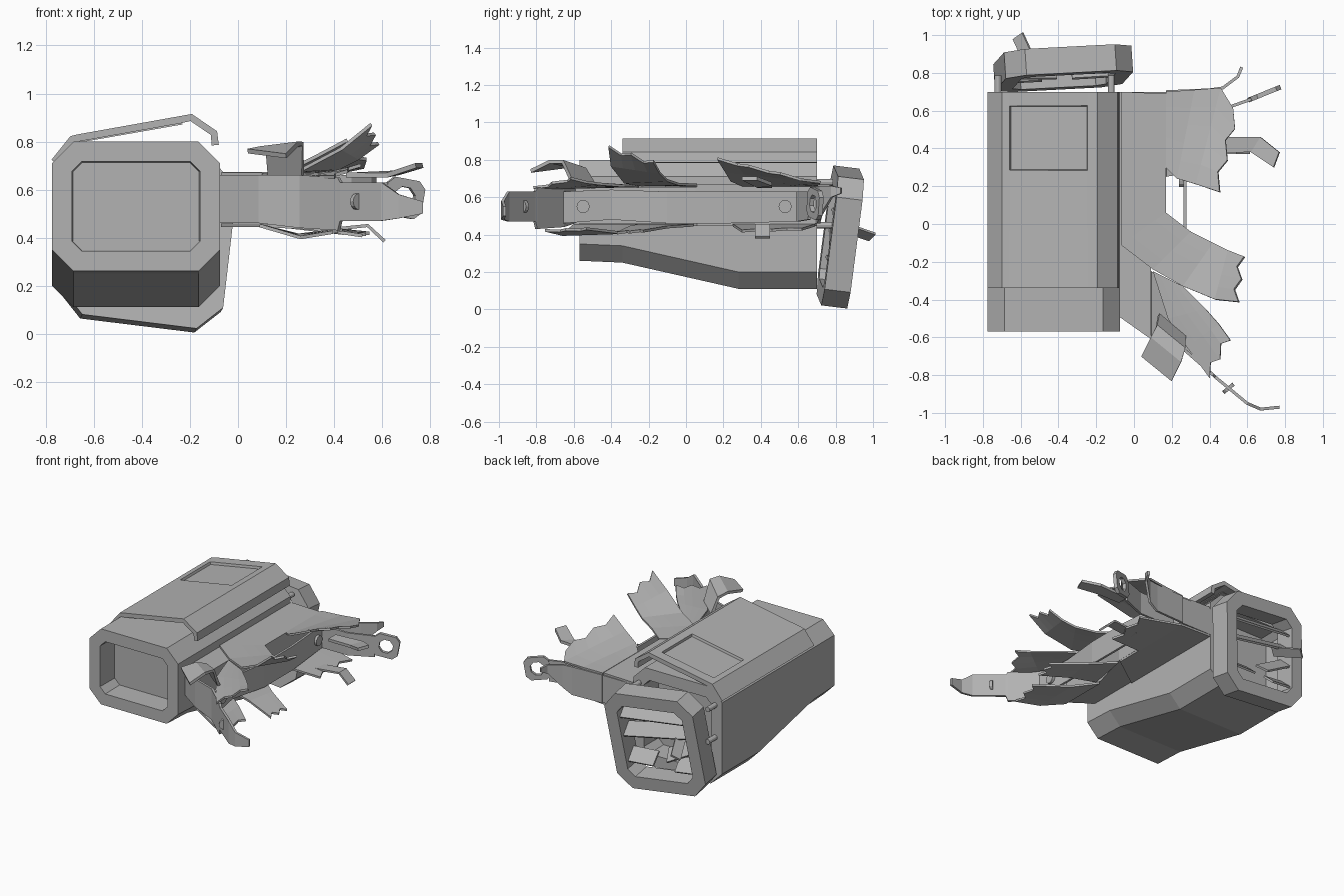
import bpy
import bmesh
from math import radians
from mathutils import Matrix, Vector, Euler

old = bpy.data.objects.get("Cube")
if old:
    bpy.data.objects.remove(old, do_unlink=True)

GREY = (0.45, 0.45, 0.45, 1)
metal = bpy.data.materials.new("grey_metal")
metal.diffuse_color = GREY
metal.use_nodes = True
metal.node_tree.nodes["Principled BSDF"].inputs["Base Color"].default_value = GREY


def finish(name, bm, matrix=None, thickness=None):
    bmesh.ops.recalc_face_normals(bm, faces=bm.faces)
    mesh = bpy.data.meshes.new(name)
    bm.to_mesh(mesh)
    bm.free()
    mesh.materials.append(metal)
    obj = bpy.data.objects.new(name, mesh)
    bpy.context.collection.objects.link(obj)
    if matrix:
        obj.matrix_world = matrix
    if thickness:
        solid = obj.modifiers.new("thickness", "SOLIDIFY")
        solid.thickness = thickness
        solid.offset = 0
    return obj


def octagon(left, right, bottom, top, cut):
    """Rectangle with cut corners as (x, z) pairs."""
    return [(left + cut, bottom), (right - cut, bottom), (right, bottom + cut), (right, top - cut),
            (right - cut, top), (left + cut, top), (left, top - cut), (left, bottom + cut)]


def loft(bm, loops, closed=False):
    rows = [[bm.verts.new(p) for p in loop] for loop in loops]
    pairs = list(zip(rows, rows[1:]))
    if closed:
        pairs.append((rows[-1], rows[0]))
    for a, b in pairs:
        for i in range(len(a)):
            j = (i + 1) % len(a)
            bm.faces.new((a[i], a[j], b[j], b[i]))
    return rows


def frame(name, outer, inner, depth, matrix):
    """Flat ring with a hole, standing in its own x-z plane."""
    bm = bmesh.new()
    h = depth / 2
    loft(bm, [[(x, y, z) for x, z in shape]
              for shape, y in ((outer, -h), (outer, h), (inner, h), (inner, -h))], closed=True)
    return finish(name, bm, matrix)


def sheet(name, rows, cols=1, jag=0.0, thickness=0.014):
    """Bent sheet between two rails, with an optional ragged last edge."""
    bm = bmesh.new()
    grid = []
    for k, (a, b) in enumerate(rows):
        a, b = Vector(a), Vector(b)
        line = [a.lerp(b, i / cols) for i in range(cols + 1)]
        if jag and k == len(rows) - 1:
            out = ((a + b) - Vector(rows[k - 1][0]) - Vector(rows[k - 1][1])).normalized()
            line = [p + out * jag * (-1 if i % 2 else 1) for i, p in enumerate(line)]
        grid.append([bm.verts.new(p) for p in line])
    for r, s in zip(grid, grid[1:]):
        for i in range(cols):
            bm.faces.new((r[i], r[i + 1], s[i + 1], s[i]))
    return finish(name, bm, thickness=thickness)


def wall(name, path, thickness=0.016):
    """Upright strip along (x, y, low, high) points."""
    return sheet(name, [((x, y, lo), (x, y, hi)) for x, y, lo, hi in path], thickness=thickness)


def box(name, size, matrix):
    bm = bmesh.new()
    bmesh.ops.create_cube(bm, size=1, matrix=Matrix.Diagonal((*size, 1)))
    return finish(name, bm, matrix)


def disc(name, place, axis_turn, radius=0.035, depth=0.02):
    bm = bmesh.new()
    bmesh.ops.create_cone(bm, cap_ends=True, segments=12, radius1=radius, radius2=radius, depth=depth)
    turn = Euler([radians(a) for a in axis_turn]).to_matrix().to_4x4()
    return finish(name, bm, Matrix.Translation(place) @ turn)


# Housing: cut-corner duct that deepens to the rear, recessed at both ends
bm = bmesh.new()
rings = loft(bm, [[(x, y, z) for x, z in octagon(-0.775, -0.075, low, 0.8, 0.09)]
                  for y, low in ((-0.57, 0.26), (-0.34, 0.25), (0.28, 0.11), (0.7, 0.11))])
for end in (rings[0], rings[-1]):
    cap = bm.faces.new(end)
    bmesh.ops.recalc_face_normals(bm, faces=bm.faces)
    bmesh.ops.inset_region(bm, faces=[cap], thickness=0.09)
    bmesh.ops.inset_region(bm, faces=[cap], thickness=0.004, depth=-0.16)
finish("housing", bm)

# Lifted cover with a sunken hatch
bm = bmesh.new()
profile = [(-0.765, 0.715), (-0.69, 0.81), (-0.66, 0.816), (-0.24, 0.891), (-0.195, 0.9), (-0.1, 0.835), (-0.095, 0.785)]
grid = [[bm.verts.new((x, y, z)) for x, z in profile] for y in (-0.34, 0.28, 0.63, 0.7)]
hatch = None
for k in range(3):
    for i in range(len(profile) - 1):
        face = bm.faces.new((grid[k][i], grid[k][i + 1], grid[k + 1][i + 1], grid[k + 1][i]))
        if k == 1 and i == 2:
            hatch = face
bmesh.ops.inset_region(bm, faces=[hatch], thickness=0.003)
bmesh.ops.translate(bm, verts=hatch.verts, vec=(0, 0, -0.012))
finish("cover", bm, thickness=0.03)

# Loose rear frame with broken slats
tilt = Matrix.Translation((-0.375, 0.825, 0.387)) @ Euler([radians(a) for a in (-7, 7, 3)]).to_matrix().to_4x4()
frame("rear_frame", octagon(-0.34, 0.34, -0.35, 0.35, 0.1),
      octagon(-0.25, 0.25, -0.26, 0.26, 0.05), 0.14, tilt)
for i, (x, z, width, roll) in enumerate(((0, 0.19, 0.52, 0), (0, 0.07, 0.52, 4), (-0.16, -0.06, 0.26, 22),
                                         (0.16, -0.14, 0.2, -4), (-0.18, -0.17, 0.16, 0))):
    lean = Euler((radians(-35), radians(roll), 0)).to_matrix().to_4x4()
    box(f"slat_{i}", (width, 0.11, 0.014), tilt @ Matrix.Translation((x, 0, z)) @ lean)
box("loose_slat", (0.07, 0.22, 0.014),
    Matrix.Translation((-0.57, 0.9, 0.42)) @ Euler((radians(-20), radians(-30), radians(35))).to_matrix().to_4x4())
for x in (-0.72, -0.12):
    for z in (0.45, 0.68):
        disc("frame_bolt", (x, 0.74, z), (90, 0, 0), 0.018, 0.09)

# Wing root
outline = [(-0.08, -0.48), (0.09, -0.6), (0.09, -0.23), (0.17, 0.05), (0.17, 0.7), (-0.08, 0.7)]
bm = bmesh.new()
low, high = loft(bm, [[(x, y, z) for x, y in outline] for z in (0.46, 0.655)])
bm.faces.new(low)
bm.faces.new(high)
finish("wing_root", bm)
for name, z in (("upper_skin", 0.662), ("lower_skin", 0.452)):
    sheet(name, [((-0.07, -0.11, z), (-0.07, 0.7, z)), ((0.17, 0.06, z), (0.17, 0.69, z))])

# Torn upper skin
sheet("upper_middle_flap", [((-0.07, -0.11, 0.665), (0.17, 0.06, 0.665)), ((0.1, -0.24, 0.665), (0.3, -0.04, 0.67)),
                            ((0.26, -0.33, 0.68), (0.42, -0.1, 0.69)), ((0.43, -0.4, 0.77), (0.5, -0.14, 0.73)),
                            ((0.54, -0.41, 0.86), (0.57, -0.17, 0.78))], 4, 0.02)
sheet("upper_rear_flap", [((0.17, 0.3, 0.665), (0.17, 0.7, 0.665)), ((0.23, 0.24, 0.69), (0.32, 0.71, 0.67)),
                          ((0.33, 0.21, 0.74), (0.46, 0.72, 0.68)), ((0.44, 0.18, 0.8), (0.54, 0.6, 0.7))], 5, 0.02)
sheet("upper_front_flap", [((0.1, -0.25, 0.66), (0.26, -0.33, 0.66)), ((0.18, -0.5, 0.655), (0.38, -0.45, 0.67)),
                           ((0.28, -0.65, 0.65), (0.45, -0.53, 0.68)), ((0.39, -0.8, 0.65), (0.5, -0.6, 0.7))], 4, 0.02)
sheet("upper_curl", [((0.13, -0.48, 0.65), (0.27, -0.6, 0.66)), ((0.12, -0.54, 0.75), (0.27, -0.66, 0.79)),
                     ((0.09, -0.6, 0.77), (0.25, -0.73, 0.79)), ((0.04, -0.7, 0.76), (0.2, -0.83, 0.74))],
      thickness=0.02)
sheet("upper_strip", [((0.45, 0.38, 0.66), (0.45, 0.46, 0.66)), ((0.62, 0.38, 0.66), (0.67, 0.46, 0.67)),
                      ((0.74, 0.3, 0.7), (0.77, 0.38, 0.7))], thickness=0.02)

# Torn lower skin
sheet("lower_front_flap", [((0.09, -0.25, 0.45), (0.09, -0.6, 0.45)), ((0.25, -0.35, 0.41), (0.26, -0.66, 0.4)),
                           ((0.42, -0.52, 0.43), (0.38, -0.74, 0.42))], 4, 0.02)
sheet("lower_middle_flap", [((0.12, -0.25, 0.45), (0.17, 0.04, 0.45)), ((0.3, -0.3, 0.44), (0.34, -0.1, 0.44)),
                            ((0.5, -0.36, 0.41), (0.53, -0.22, 0.42))], 4, 0.02)
sheet("lower_rear_flap", [((0.17, 0.25, 0.45), (0.17, 0.69, 0.45)), ((0.42, 0.3, 0.42), (0.45, 0.62, 0.43))], 4, 0.02)
sheet("lower_strip", [((0.35, 0.37, 0.43), (0.35, 0.45, 0.43)), ((0.54, 0.37, 0.45), (0.54, 0.45, 0.45)),
                      ((0.61, 0.37, 0.385), (0.61, 0.45, 0.385))])

# Spars
wall("front_spar", [(-0.08, -0.48, 0.46, 0.66), (0.09, -0.6, 0.46, 0.66), (0.26, -0.66, 0.44, 0.66),
                    (0.42, -0.8, 0.43, 0.65), (0.43, -0.81, 0.47, 0.63), (0.6, -0.95, 0.47, 0.63),
                    (0.67, -0.98, 0.48, 0.58), (0.77, -0.97, 0.5, 0.55)])
wall("middle_spar", [(0.26, -0.66, 0.46, 0.63), (0.23, -0.4, 0.48, 0.64), (0.27, -0.1, 0.46, 0.63),
                     (0.27, 0.22, 0.46, 0.63), (0.24, 0.6, 0.47, 0.63)])
wall("rear_wall", [(0.17, 0.7, 0.46, 0.66), (0.4, 0.71, 0.46, 0.66), (0.47, 0.72, 0.5, 0.66),
                   (0.55, 0.78, 0.6, 0.66), (0.57, 0.83, 0.62, 0.65)])
wall("rear_spar", [(0.17, 0.6, 0.47, 0.63), (0.45, 0.6, 0.47, 0.63), (0.62, 0.66, 0.48, 0.63)])
for y in (-0.55, 0.23, 0.53):
    disc("spar_boss", (0.255, y, 0.55), (0, 90, 0), depth=0.035)
disc("front_boss", (0.5, -0.87, 0.55), (90, 0, 40))

# Pierced lug at the rear spar end
frame("rear_lug", octagon(-0.085, 0.085, -0.08, 0.08, 0.03), octagon(-0.045, 0.045, -0.045, 0.045, 0.026), 0.025,
      Matrix.Translation((0.69, 0.69, 0.565)) @ Euler((0, radians(10), radians(22))).to_matrix().to_4x4())
